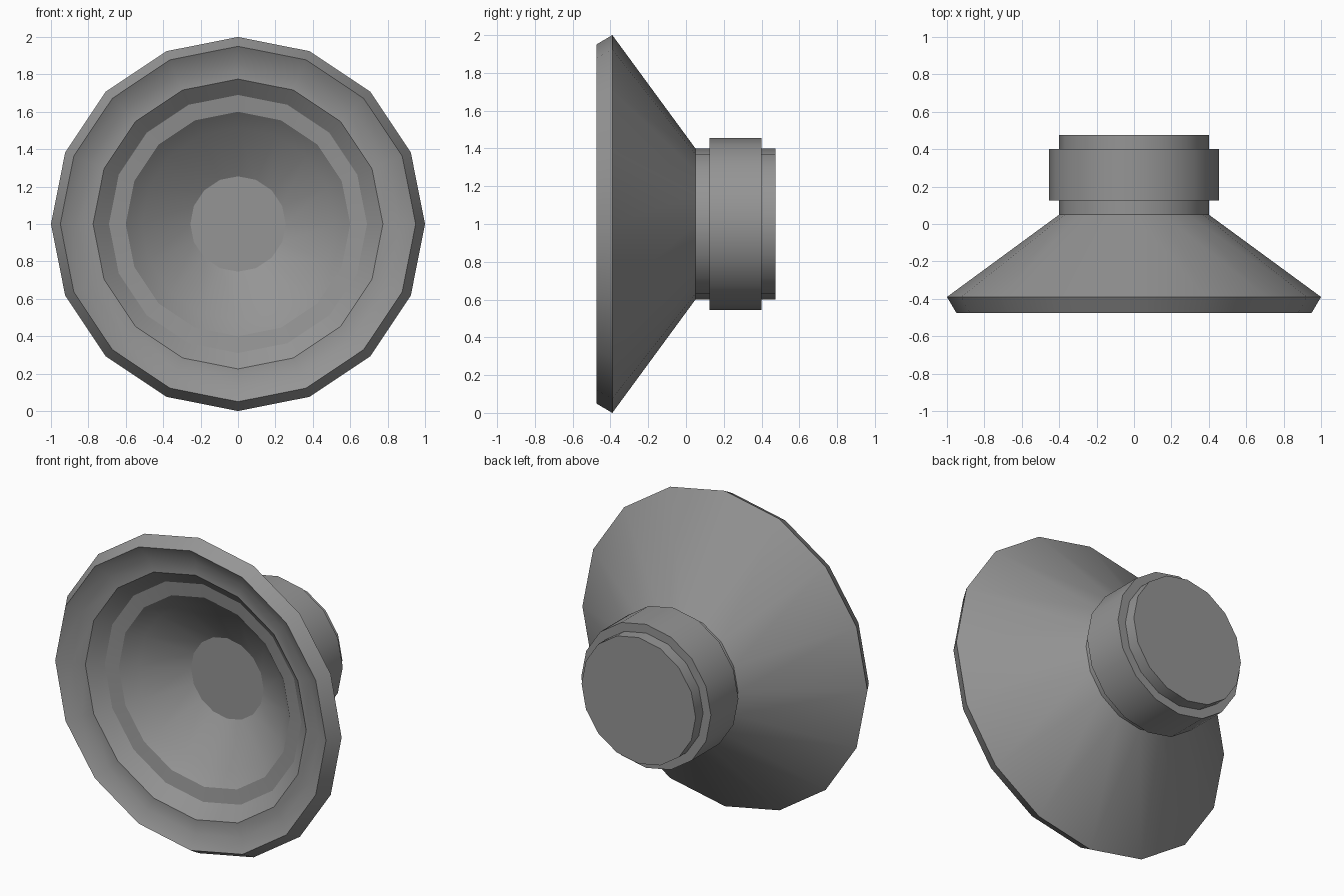
import bpy
import bmesh
import math

cube = bpy.data.objects.get("Cube")
if cube:
    bpy.data.objects.remove(cube, do_unlink=True)

SIDES = 16

grey = bpy.data.materials.new("mid_grey")
grey.use_nodes = True
colour = (0.3, 0.3, 0.3, 1)
grey.diffuse_color = colour
grey.node_tree.nodes["Principled BSDF"].inputs["Base Color"].default_value = colour


def lathe(name, profile, cap_start=False, cap_end=False):
    """Turn a list of (radius, y) points around the y axis at z = 1."""
    bm = bmesh.new()
    rings = []
    for r, y in profile:
        angles = [2 * math.pi * i / SIDES for i in range(SIDES)]
        rings.append([bm.verts.new((r * math.cos(a), y, 1 + r * math.sin(a))) for a in angles])
    for a, b in zip(rings, rings[1:]):
        for i in range(SIDES):
            j = (i + 1) % SIDES
            bm.faces.new((a[i], a[j], b[j], b[i]))
    if cap_start:
        bm.faces.new(rings[0])
    if cap_end:
        bm.faces.new(rings[-1])
    bmesh.ops.recalc_face_normals(bm, faces=bm.faces)
    mesh = bpy.data.meshes.new(name)
    bm.to_mesh(mesh)
    bm.free()
    mesh.materials.append(grey)
    obj = bpy.data.objects.new(name, mesh)
    bpy.context.collection.objects.link(obj)
    bpy.ops.object.select_all(action="DESELECT")
    obj.select_set(True)
    bpy.context.view_layer.objects.active = obj
    bpy.ops.object.shade_smooth_by_angle(angle=math.radians(30))
    return obj


# Whole speaker as one closed turned body, from dust cap to magnet back
dust_cap_and_cone = [(0.255, -0.107), (0.515, -0.26)]
stepped_surround = [(0.60, -0.337), (0.69, -0.35), (0.775, -0.423), (0.865, -0.425)]
rim = [(0.95, -0.475), (1.0, -0.39)]
basket_and_neck = [(0.40, 0.05), (0.40, 0.125)]
magnet = [(0.455, 0.125), (0.455, 0.40), (0.40, 0.40), (0.40, 0.475)]
lathe("speaker_driver", dust_cap_and_cone + stepped_surround + rim + basket_and_neck + magnet,
      cap_start=True, cap_end=True)
